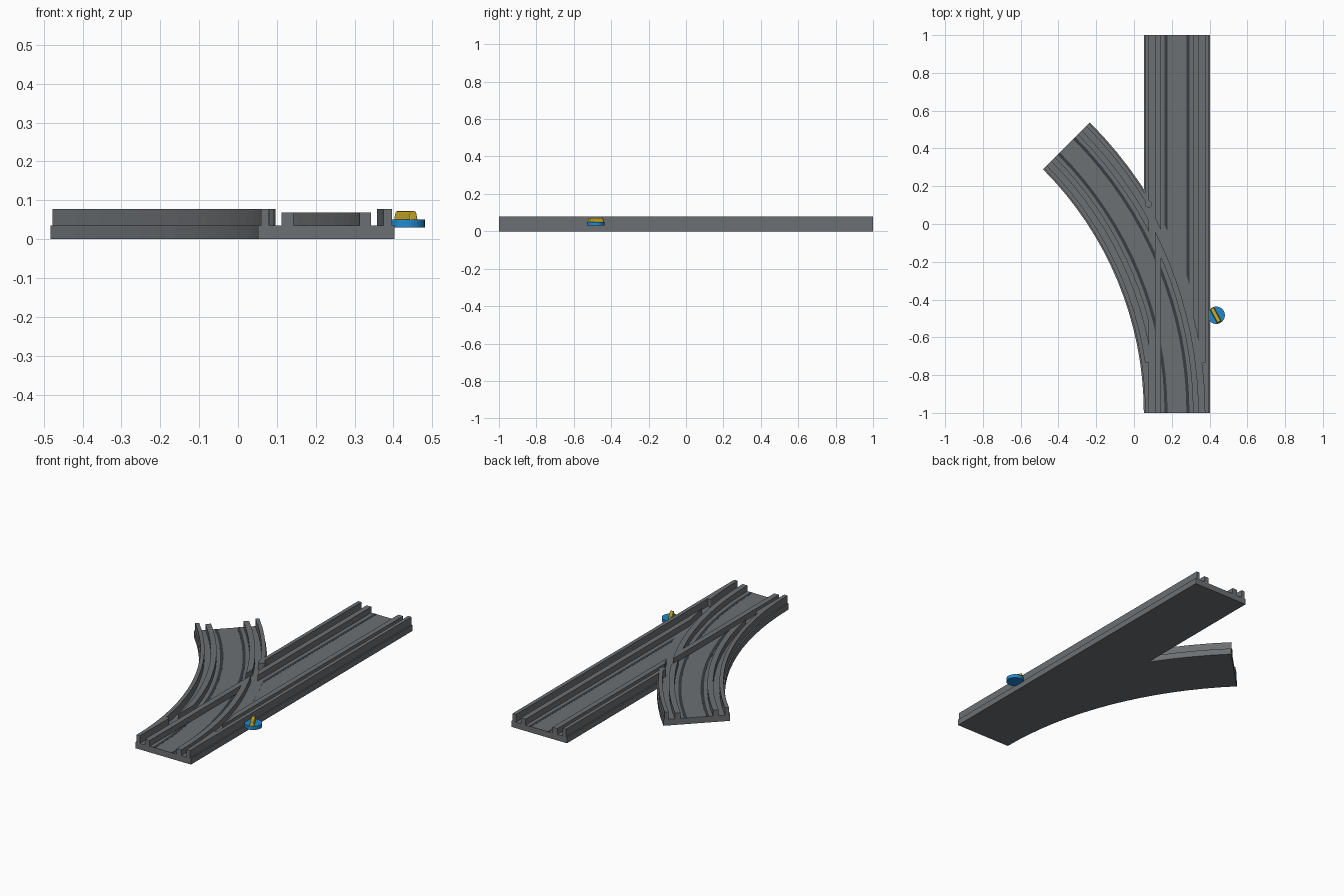
import bpy, bmesh
from math import sin, cos, pi, radians
from mathutils import Matrix

cube = bpy.data.objects.get("Cube")
if cube:
    bpy.data.objects.remove(cube)

CX, R, STEPS = 0.2275, 2.0, 16
HALF, SWEEP = 0.1755, pi / 4
RAIL, GROOVE, WALL, STRIPE = (0.085, 0.115), (0.115, 0.1475), (0.1475, 0.1685), (0.05, 0.066)
FLOOR, RAIL_TOP, WALL_TOP = 0.034, 0.068, 0.078


def material(name, color):
    m = bpy.data.materials.new(name)
    m.use_nodes = True
    m.diffuse_color = (*color, 1)
    m.node_tree.nodes["Principled BSDF"].inputs["Base Color"].default_value = (*color, 1)
    return m


grey = material("track grey", (0.15, 0.16, 0.17))
dark = material("dark stripe", (0.04, 0.046, 0.052))
blue = material("switch blue", (0.015, 0.25, 0.62))
yellow = material("switch yellow", (0.62, 0.43, 0.02))


# Paths: offset is sideways from the track centre, t runs along it
def straight(offset, t):
    return CX + offset, -1 + t


def curve(offset, t):
    return CX - R + (R + offset) * cos(t), -1 + (R + offset) * sin(t)


def finish(name, bm, mat):
    bmesh.ops.recalc_face_normals(bm, faces=bm.faces)
    mesh = bpy.data.meshes.new(name)
    bm.to_mesh(mesh)
    bm.free()
    mesh.materials.append(mat)
    ob = bpy.data.objects.new(name, mesh)
    bpy.context.collection.objects.link(ob)
    return ob


def ribbon(name, path, a, b, z0, z1, t0, t1, mat=grey):
    """Box section swept along a path between two offsets."""
    n = 1 if path is straight else max(2, round(STEPS * (t1 - t0) / SWEEP))
    bm = bmesh.new()
    rings = []
    for i in range(n + 1):
        t = t0 + (t1 - t0) * i / n
        rings.append([bm.verts.new((*path(o, t), z))
                      for o, z in ((a, z0), (b, z0), (b, z1), (a, z1))])
    for r, s in zip(rings, rings[1:]):
        for k in range(4):
            j = (k + 1) % 4
            bm.faces.new((r[k], r[j], s[j], s[k]))
    bm.faces.new(rings[0])
    bm.faces.new(rings[-1])
    return finish(name, bm, mat)


def cylinder(name, x, y, z0, z1, radius, mat, sides=32):
    bm = bmesh.new()
    bmesh.ops.create_cone(bm, cap_ends=True, segments=sides, radius1=radius, radius2=radius,
                          depth=z1 - z0, matrix=Matrix.Translation((x, y, (z0 + z1) / 2)))
    return finish(name, bm, mat)


def cut(ob, cutters):
    for c in cutters:
        mod = ob.modifiers.new("groove", 'BOOLEAN')
        mod.operation, mod.solver, mod.object = 'DIFFERENCE', 'EXACT', c
    graph = bpy.context.evaluated_depsgraph_get()
    mesh = bpy.data.meshes.new_from_object(ob.evaluated_get(graph))
    ob.modifiers.clear()
    ob.data = mesh


# Bases, floor stripes, inner rails and groove cutters for both tracks
tracks = {"straight": (straight, 2.0, FLOOR), "curve": (curve, SWEEP, FLOOR + 0.001)}
rails, cutters = {}, {}
for label, (path, end, floor) in tracks.items():
    ribbon(label + "_base", path, -HALF, HALF, 0, floor, 0, end)
    rails[label], cutters[label] = [], []
    for side, s in (("left", 1), ("right", -1)):
        side_name = "%s_%s" % (label, "right" if s > 0 else "left")
        lo, hi = sorted((-s * STRIPE[0], -s * STRIPE[1]))
        ribbon(side_name + "_stripe", path, lo, hi, floor - 0.003, floor + 0.0006, 0, end, dark)
        lo, hi = sorted((-s * RAIL[0], -s * RAIL[1]))
        rails[label].append(ribbon(side_name + "_rail", path, lo, hi, 0.03, RAIL_TOP, 0, end))
        lo, hi = sorted((-s * GROOVE[0], -s * GROOVE[1]))
        cutters[label].append(ribbon(side_name + "_cutter", path, lo, hi, 0.02, 0.1,
                                     -0.01, end + 0.01))

# Each track's wheel grooves pass through the other track's rails
for label, other in (("straight", "curve"), ("curve", "straight")):
    for rail in rails[label]:
        cut(rail, cutters[other])
for c in cutters["straight"] + cutters["curve"]:
    bpy.data.objects.remove(c)

# Outer walls, interrupted where the tracks overlap
a, b = WALL
for name, path, lo, hi, t0, t1 in (
        ("straight_outer_wall", straight, a, b, 0, 2),
        ("curve_outer_wall", curve, -b, -a, 0, SWEEP),
        ("straight_entry_wall", straight, -b, -a, 0, 0.26),
        ("straight_exit_wall", straight, -b, -a, 1.1, 2),
        ("curve_entry_wall", curve, a, b, 0, radians(7)),
        ("curve_exit_wall", curve, a, b, radians(30.6), SWEEP)):
    ribbon(name, path, lo, hi, 0.03, WALL_TOP, t0, t1)

# Rounded noses on the wall ends
cylinder("exit_nose", 0.077, 0.105, 0.03, WALL_TOP, 0.019, grey, 16)
cylinder("left_entry_nose", 0.07, -0.74, 0.03, WALL_TOP, 0.0105, grey, 12)
cylinder("right_entry_nose", 0.368, -0.74, 0.03, WALL_TOP, 0.0105, grey, 12)

# Switch knob: disc with a slanted, bevelled handle
KX, KY = 0.435, -0.483
cylinder("switch_disc", KX, KY, 0.03, 0.051, 0.046, blue)
bm = bmesh.new()
bmesh.ops.create_cube(bm, size=1, matrix=Matrix.Diagonal((0.026, 0.088, 0.024, 1)))
for v in bm.verts:
    if v.co.z > 0:
        v.co.x *= 0.75
        v.co.y *= 0.9
handle = finish("switch_handle", bm, yellow)
handle.location = (KX - 0.003, KY, 0.06)
handle.rotation_euler.z = radians(28)
bevel = handle.modifiers.new("bevel", 'BEVEL')
bevel.width, bevel.segments = 0.004, 2
